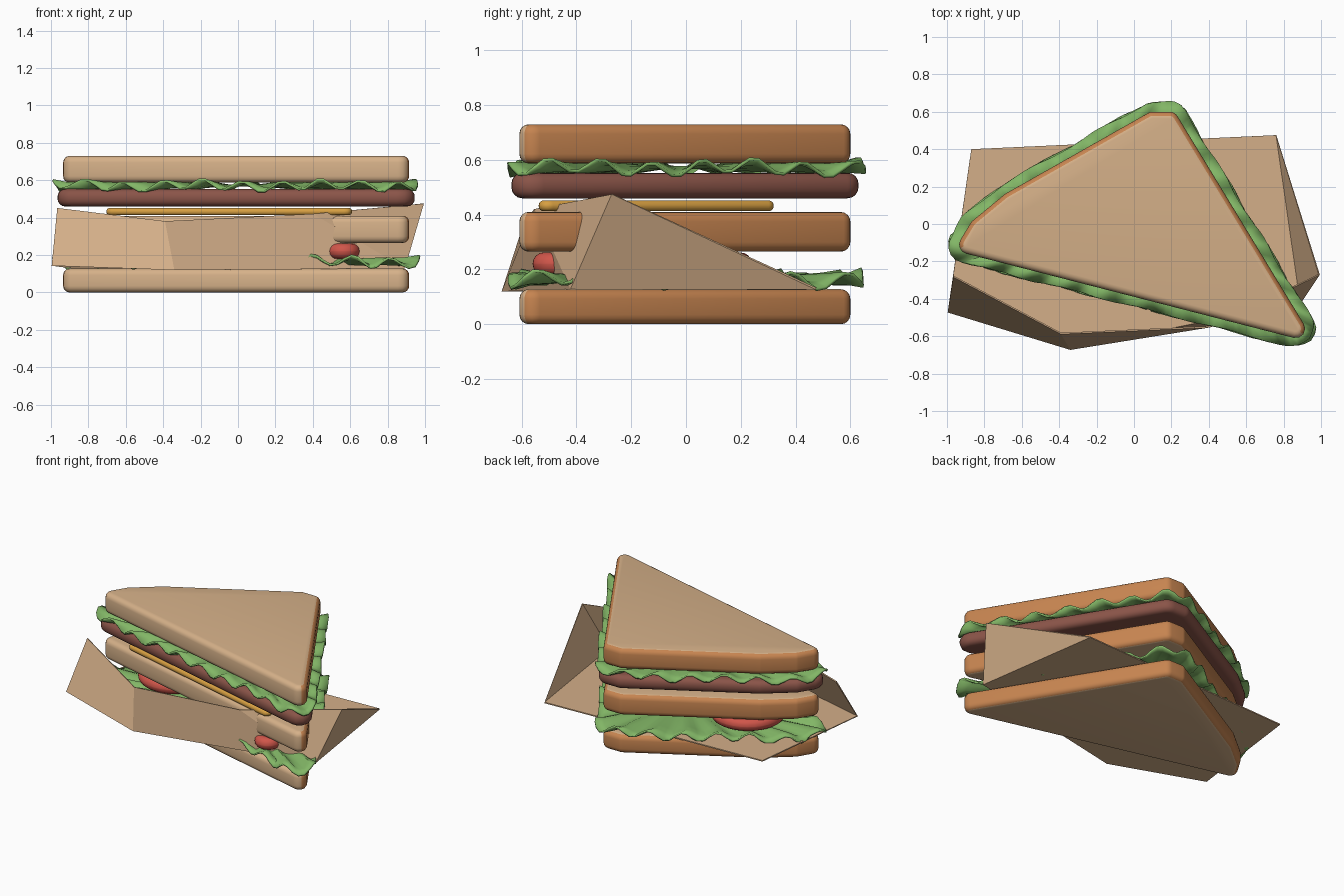
import bpy, bmesh, math
from mathutils import Vector

cube = bpy.data.objects.get("Cube")
if cube:
    bpy.data.objects.remove(cube)


def material(name, r, g, b):
    """Flat material from 0-255 display colour, stored as linear."""
    lin = [((c / 255 + 0.055) / 1.055) ** 2.4 for c in (r, g, b)] + [1]
    m = bpy.data.materials.new(name)
    m.use_nodes = True
    m.diffuse_color = lin
    bsdf = next(n for n in m.node_tree.nodes if n.type == 'BSDF_PRINCIPLED')
    bsdf.inputs["Base Color"].default_value = lin
    return m


CRUMB = material("bread crumb", 214, 177, 137)
CRUST = material("bread crust", 198, 132, 80)
LETTUCE = material("lettuce green", 130, 182, 102)
HAM = material("ham brown", 138, 84, 72)
CHEESE = material("cheese yellow", 216, 160, 66)
TOMATO = material("tomato red", 208, 86, 74)
PAPER = material("wrapping paper", 212, 175, 137)

# Rounded triangle: corner centres (counter-clockwise) and corner radius
CORNERS = [Vector(p) for p in ((-.885, -.11), (.865, -.56), (.19, .55),
                               (.10, .55), (-.66, .12), (-.83, -.02))]
RADIUS = .05
CUT_NORMAL = Vector((-.25, -.97, 0))


def outline(grow=0.0, steps=4):
    """Rounded sandwich outline, pushed outward by grow."""
    pts, n = [], len(CORNERS)
    for i, c in enumerate(CORNERS):
        a, b = c - CORNERS[i - 1], CORNERS[(i + 1) % n] - c
        start = math.atan2(-a.x, a.y)
        turn = (math.atan2(-b.x, b.y) - start) % math.tau
        for k in range(steps + 1):
            t = start + turn * k / steps
            pts.append(c + (RADIUS + grow) * Vector((math.cos(t), math.sin(t))))
    return pts


def resample(pts, count):
    """Even spacing around a closed outline."""
    ends = pts[1:] + pts[:1]
    lengths = [(q - p).length for p, q in zip(pts, ends)]
    step, out, i, walked = sum(lengths) / count, [], 0, 0.0
    for k in range(count):
        while i < len(pts) - 1 and walked + lengths[i] < k * step:
            walked += lengths[i]
            i += 1
        out.append(pts[i].lerp(ends[i], (k * step - walked) / max(lengths[i], 1e-6)))
    return out


def make(name, bm, mats, smooth=True):
    bmesh.ops.recalc_face_normals(bm, faces=bm.faces)
    mesh = bpy.data.meshes.new(name)
    bm.to_mesh(mesh)
    bm.free()
    ob = bpy.data.objects.new(name, mesh)
    bpy.context.collection.objects.link(ob)
    for m in mats:
        mesh.materials.append(m)
    if smooth:
        bpy.ops.object.select_all(action='DESELECT')
        ob.select_set(True)
        bpy.context.view_layer.objects.active = ob
        bpy.ops.object.shade_smooth_by_angle(angle=math.radians(40))
    return ob


def loft(rings):
    """Closed rings joined by quads, with both ends capped."""
    bm = bmesh.new()
    loops = [[bm.verts.new(p) for p in ring] for ring in rings]
    for lo, hi in zip(loops, loops[1:]):
        for i in range(len(lo)):
            bm.faces.new((lo[i - 1], lo[i], hi[i], hi[i - 1]))
    bm.faces.new(loops[0])
    bm.faces.new(loops[-1])
    bmesh.ops.remove_doubles(bm, verts=bm.verts, dist=1e-5)
    bmesh.ops.recalc_face_normals(bm, faces=bm.faces)
    return bm


def edge_profile(z0, z1, r, steps=4):
    """(inset, height) pairs for a slab side with rounded edges."""
    low = [(r * (1 - math.sin(t)), z0 + r * (1 - math.cos(t)))
           for t in (math.pi / 2 * k / steps for k in range(steps + 1))]
    return low + [(d, z0 + z1 - z) for d, z in reversed(low)]


def slab(name, z0, z1, r, mats, grow=0.0, scale=1.0, shift=(0, 0)):
    rings = [[(p.x * scale + shift[0], p.y * scale + shift[1], z)
              for p in outline(grow - d / scale)]
             for d, z in edge_profile(z0, z1, r)]
    bm = loft(rings)
    if len(mats) > 1:  # crust on the outer sides, crumb on the cut face
        for f in bm.faces:
            flat = Vector((f.normal.x, f.normal.y, 0))
            if abs(f.normal.z) < .88 and flat.normalized().dot(CUT_NORMAL) < .6:
                f.material_index = 1
    make(name, bm, mats)


def lettuce_leaf(name, z, amp, phase):
    """Thin sheet with a ruffled rim that sticks out past the bread."""
    count, waves = 138, 23
    edge, rim = resample(outline(0), count), resample(outline(.05), count)
    bm = bmesh.new()
    rings = []
    for s in (.5, .88, 1.0):
        lift = amp * (s - .5)
        rings.append([bm.verts.new((p.x * s, p.y * s, z + lift * math.sin(
            math.tau * waves * i / count + phase))) for i, p in enumerate(edge)])
    last = []
    for i, p in enumerate(rim):
        t = math.tau * i / count
        out = 1 + .012 * math.sin(waves * t * .5 + phase)
        h = amp * (.8 * math.sin(waves * t + phase) + .3 * math.sin(7 * t))
        last.append(bm.verts.new((p.x * out, p.y * out, z + h)))
    rings.append(last)
    for a, b in zip(rings, rings[1:]):
        for i in range(count):
            bm.faces.new((a[i - 1], a[i], b[i], b[i - 1]))
    bm.faces.new(rings[0])
    ob = make(name, bm, [LETTUCE])
    mod = ob.modifiers.new("thickness", 'SOLIDIFY')
    mod.thickness, mod.offset = .012, 0


def tomato_slice(name, x, y, r):
    angles = [math.tau * k / 32 for k in range(32)]
    make(name, loft([[(x + (r - d) * math.cos(a), y + (r - d) * math.sin(a), z)
                      for a in angles] for d, z in edge_profile(.18, .262, .04)]),
         [TOMATO])


# Bread slices
for name, z0, z1 in (("bottom_bread", 0, .128), ("middle_bread", .265, .41),
                     ("top_bread", .587, .73)):
    slab(name, z0, z1, .035, [CRUMB, CRUST])

# Fillings
slab("ham", .46, .553, .04, [HAM], grow=.03)
slab("cheese", .413, .452, .018, [CHEESE], scale=.71, shift=(-.04, -.106))
lettuce_leaf("top_lettuce", .572, .032, 0)
lettuce_leaf("bottom_lettuce", .165, .036, 1.3)
tomato_slice("left_tomato", -.48, 0, .24)
tomato_slice("right_tomato", .565, -.475, .085)

# Folded paper: base sheet with panels turned up at the front and one side
P = dict(back_left=(-.87, .40, .13), back_right=(.76, .475, .13),
         side=(.89, -.42, .13), front=(-.34, -.67, .122), left=(-.995, -.47, .145),
         left_top=(-.965, -.28, .45), front_top=(-.39, -.585, .38),
         mid_top=(.40, -.55, .42), side_top=(.99, -.27, .475))
PANELS = ("back_left left front side back_right", "left left_top front_top front",
          "front front_top mid_top side", "mid_top side_top side",
          "side side_top back_right")
bm = bmesh.new()
verts = {k: bm.verts.new(v) for k, v in P.items()}
for panel in PANELS:
    bm.faces.new([verts[k] for k in panel.split()])
paper = make("paper_wrapper", bm, [PAPER], smooth=False)
mod = paper.modifiers.new("thickness", 'SOLIDIFY')
mod.thickness, mod.offset = .008, 0
